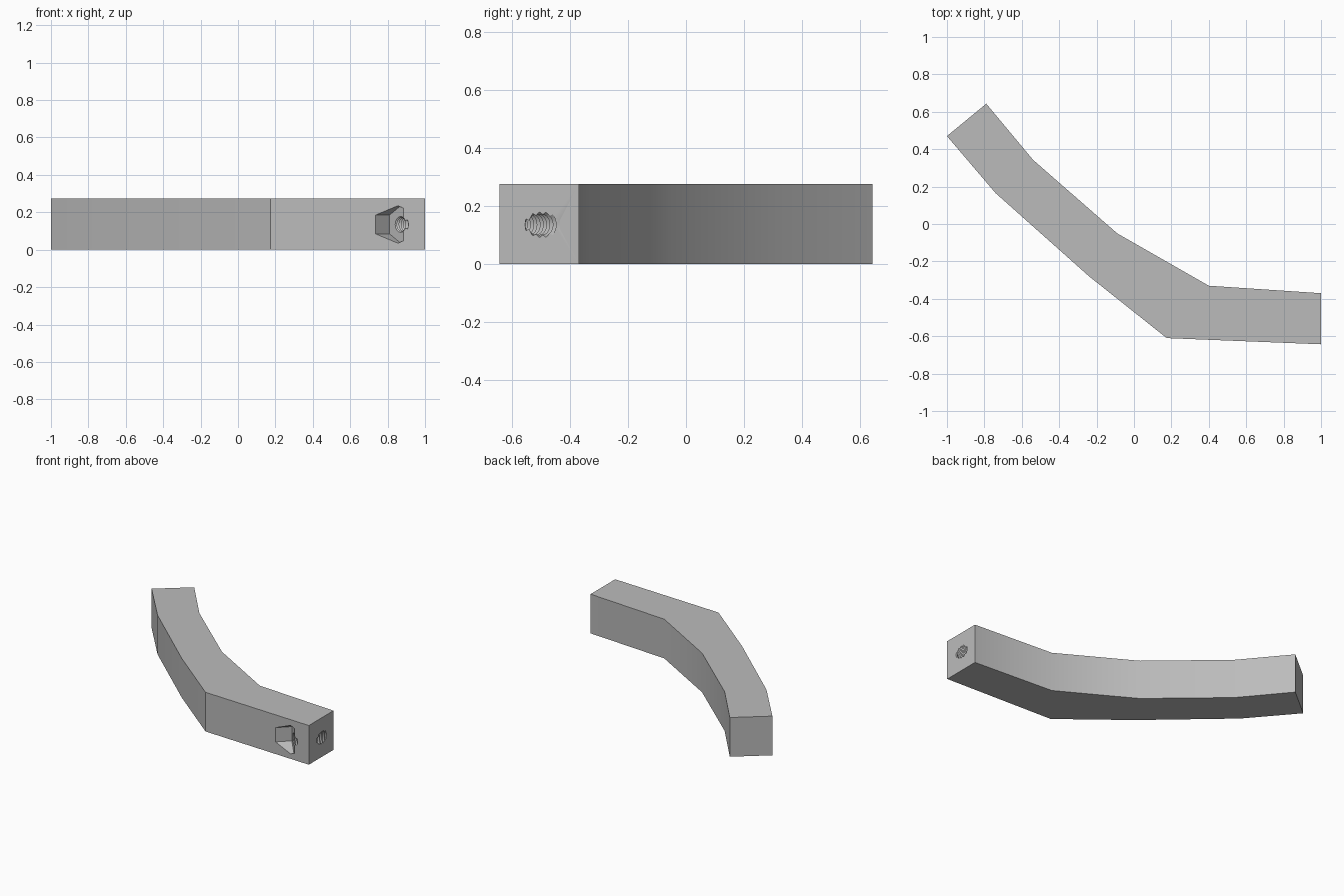
import bpy, bmesh, math
from mathutils import Matrix, Vector

if "Cube" in bpy.data.objects:
    bpy.data.objects.remove(bpy.data.objects["Cube"], do_unlink=True)

HEIGHT = 0.275
TILT = math.radians(44)                   # angle of the bolt axis in plan
BOLT_SEAT = Vector((0.87, -0.622, 0.135))  # centre of the nut seat

grey = bpy.data.materials.new("light_grey")
grey.use_nodes = True
grey.diffuse_color = (0.5, 0.5, 0.5, 1)
grey.node_tree.nodes["Principled BSDF"].inputs["Base Color"].default_value = (0.5, 0.5, 0.5, 1)


def lathe(name, rings, sides, turn=0.0):
    """Solid of stacked rings (distance, radius) along the bolt axis."""
    bm = bmesh.new()
    loops = []
    for dist, rad in rings:
        loops.append([bm.verts.new((dist,
                                    rad * math.sin(turn + math.tau * i / sides),
                                    rad * math.cos(turn + math.tau * i / sides)))
                      for i in range(sides)])
    for a, b in zip(loops, loops[1:]):
        for i in range(sides):
            j = (i + 1) % sides
            bm.faces.new((a[i], a[j], b[j], b[i]))
    bm.faces.new(loops[0])
    bm.faces.new(loops[-1])
    bmesh.ops.recalc_face_normals(bm, faces=bm.faces)
    bm.transform(Matrix.Translation(BOLT_SEAT) @ Matrix.Rotation(TILT, 4, 'Z'))
    return finish(name, bm)


def finish(name, bm):
    mesh = bpy.data.meshes.new(name)
    bm.to_mesh(mesh)
    bm.free()
    mesh.materials.append(grey)
    ob = bpy.data.objects.new(name, mesh)
    bpy.context.collection.objects.link(ob)
    return ob


# Bent bar: plan outline raised to a constant height
outline = [(-1, 0.47), (-0.74, 0.165), (-0.24, -0.28), (0.175, -0.61), (1, -0.643),
           (1, -0.37), (0.4, -0.33), (-0.09, -0.05), (-0.54, 0.343), (-0.79, 0.643)]
bm = bmesh.new()
base = bm.faces.new([bm.verts.new((x, y, 0)) for x, y in outline])
top = bmesh.ops.extrude_face_region(bm, geom=[base])["geom"]
bmesh.ops.translate(bm, vec=(0, 0, HEIGHT),
                    verts=[v for v in top if isinstance(v, bmesh.types.BMVert)])
bmesh.ops.recalc_face_normals(bm, faces=bm.faces)
bar = finish("bent_bar", bm)

# Hexagonal nut pocket opening through the front face
pocket = lathe("nut_pocket_cutter", [(-0.3, 0.1), (0, 0.1)], 6)

# Threaded bolt hole from the nut seat out through the end face
pitch = 0.016
thread = [(-0.01 + k * pitch / 2, 0.045 if k % 2 else 0.035) for k in range(36)]
hole = lathe("bolt_hole_cutter", thread, 24)

# Cut both openings
bpy.context.view_layer.objects.active = bar
bar.select_set(True)
for cutter in (pocket, hole):
    cutter.hide_render = True
    mod = bar.modifiers.new(cutter.name, 'BOOLEAN')
    mod.operation = 'DIFFERENCE'
    mod.solver = 'EXACT'
    mod.object = cutter
    bpy.ops.object.modifier_apply(modifier=mod.name)
    bpy.data.objects.remove(cutter, do_unlink=True)

# Gentle bends stay smooth, the main corner stays crisp
bpy.ops.object.shade_smooth_by_angle(angle=math.radians(30))
